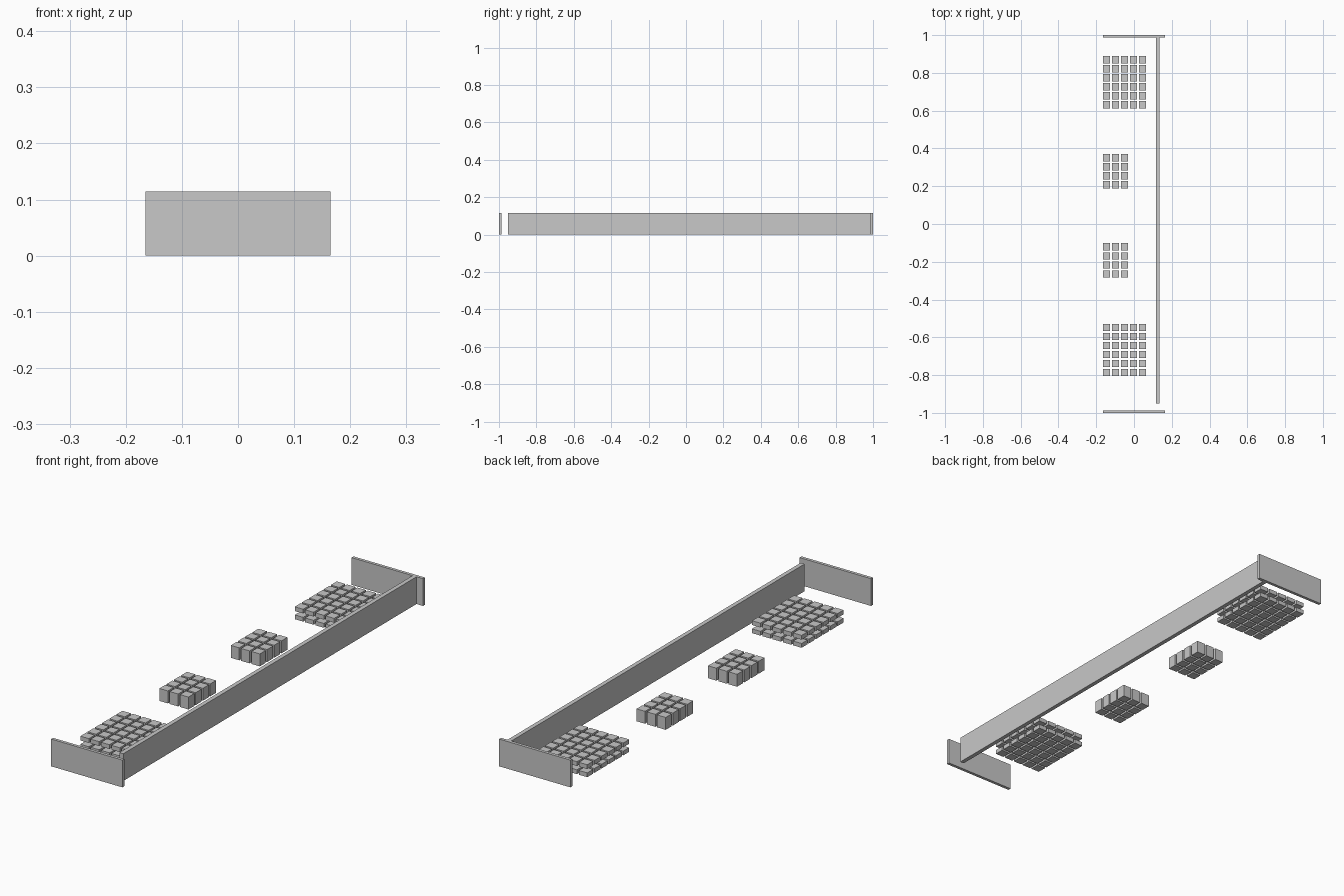
import bpy, bmesh
from mathutils import Matrix, Vector

if "Cube" in bpy.data.objects:
    bpy.data.objects.remove(bpy.data.objects["Cube"])

grey = bpy.data.materials.new("light_grey")
grey.diffuse_color = (0.58, 0.58, 0.58, 1)
grey.use_nodes = True
grey.node_tree.nodes["Principled BSDF"].inputs["Base Color"].default_value = grey.diffuse_color

WALL_H = 0.114
CELL, PITCH = 0.039, 0.0477
LEFT = -0.165


def build(name, boxes):
    """One object made of axis-aligned boxes given as (low corner, high corner)."""
    bm = bmesh.new()
    for lo, hi in boxes:
        lo, hi = Vector(lo), Vector(hi)
        size = Matrix.Diagonal((*(hi - lo), 1))
        bmesh.ops.create_cube(bm, size=1, matrix=Matrix.Translation((lo + hi) / 2) @ size)
    mesh = bpy.data.meshes.new(name)
    bm.to_mesh(mesh)
    bm.free()
    mesh.materials.append(grey)
    bpy.context.collection.objects.link(bpy.data.objects.new(name, mesh))


def block_grid(name, y0, cols, rows, layers):
    """Regular grid of separate blocks, one level per (bottom, top) layer."""
    boxes = []
    for z0, z1 in layers:
        for i in range(cols):
            for j in range(rows):
                x, y = LEFT + i * PITCH, y0 + j * PITCH
                boxes.append(((x, y, z0), (x + CELL, y + CELL, z1)))
    build(name, boxes)


# Walls
build("front_end_wall", [((-0.165, -1, 0), (0.165, -0.987, WALL_H))])
build("back_end_wall", [((-0.165, 0.987, 0), (0.165, 1, WALL_H))])
build("long_side_wall", [((0.117, -0.951, 0), (0.135, 0.987, WALL_H))])

# Wide stacks: two thin layers of blocks
thin_layers = [(0, 0.018), (0.034, 0.052)]
block_grid("front_wide_stack", -0.806, 5, 6, thin_layers)
block_grid("back_wide_stack", 0.611, 5, 6, thin_layers)

# Small stacks: one layer of tall blocks
tall_layer = [(0, 0.052)]
block_grid("front_small_stack", -0.284, 3, 4, tall_layer)
block_grid("back_small_stack", 0.188, 3, 4, tall_layer)
